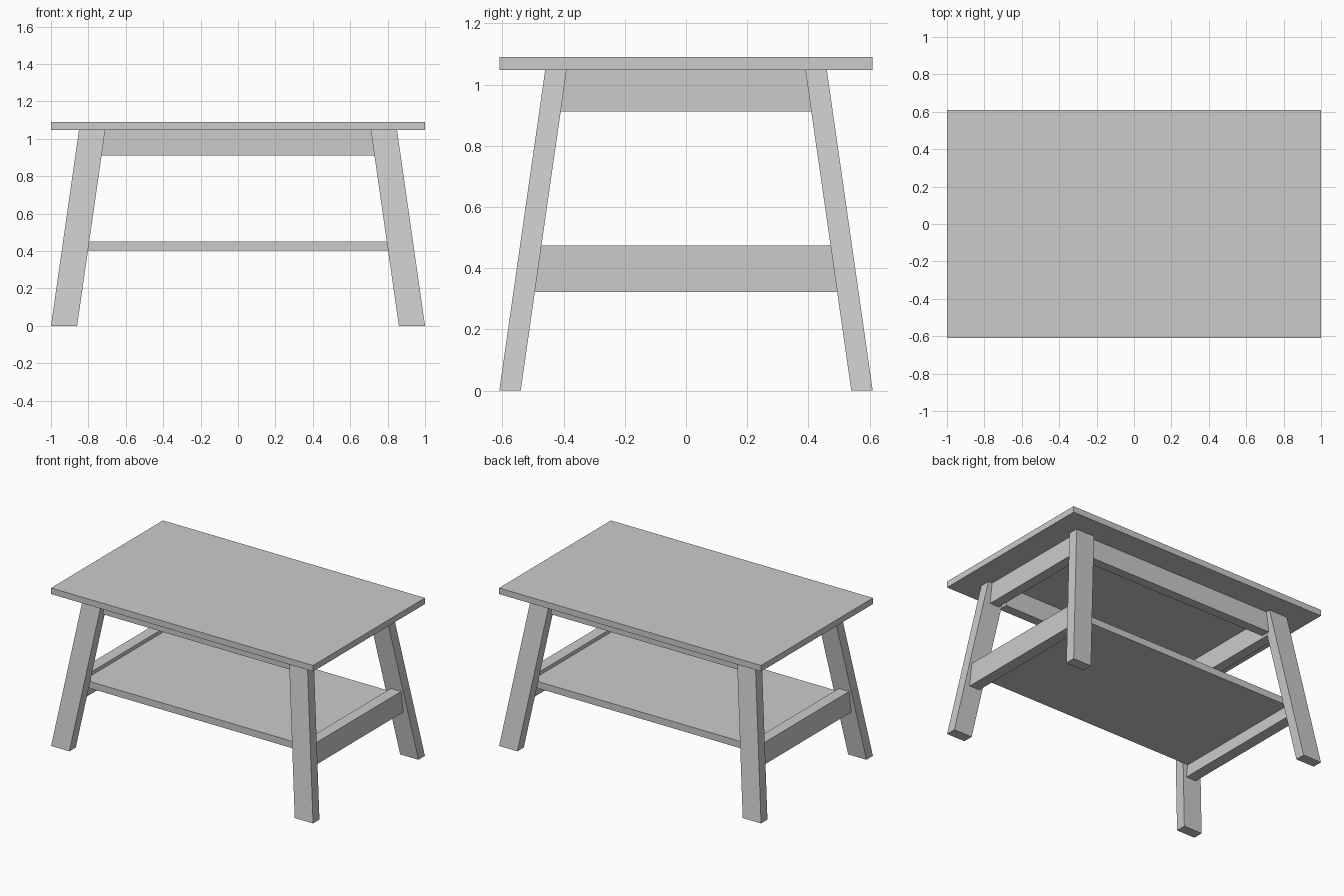
import bpy, bmesh

if "Cube" in bpy.data.objects:
    bpy.data.objects.remove(bpy.data.objects["Cube"])

LEG_TOP = 1.048
SPLAY = 0.15 / LEG_TOP      # inward lean of the legs per unit of height


def prism(name, low, high, z0, z1):
    """Six-sided block from a lower and an upper rectangle (x0, x1, y0, y1)."""
    bm = bmesh.new()
    rings = []
    for (x0, x1, y0, y1), z in ((low, z0), (high, z1)):
        rings.append([bm.verts.new((x, y, z))
                      for x, y in ((x0, y0), (x1, y0), (x1, y1), (x0, y1))])
    a, b = rings
    bm.faces.new(a[::-1])
    bm.faces.new(b)
    for i in range(4):
        j = (i + 1) % 4
        bm.faces.new((a[i], a[j], b[j], b[i]))
    bmesh.ops.recalc_face_normals(bm, faces=bm.faces)
    mesh = bpy.data.meshes.new(name)
    bm.to_mesh(mesh)
    bm.free()
    obj = bpy.data.objects.new(name, mesh)
    bpy.context.collection.objects.link(obj)
    return obj


def span(s, a, b):
    """Interval a..b placed on side s (+1 or -1)."""
    return tuple(sorted((s * a, s * b)))


def rail_x(name, s, y0, y1, z0, z1):
    """Rail along x whose ends follow the slanted legs."""
    e0, e1 = (0.86 - SPLAY * z for z in (z0, z1))
    y = span(s, y0, y1)
    prism(name, (-e0, e0, *y), (-e1, e1, *y), z0, z1)


def rail_y(name, s, x0, x1, z0, z1):
    """Rail along y whose ends follow the slanted legs."""
    e0, e1 = (0.54 - SPLAY * z for z in (z0, z1))
    x = span(s, x0, x1)
    prism(name, (*x, -e0, e0), (*x, -e1, e1), z0, z1)


# table top and lower shelf
top = (-1, 1, -0.61, 0.61)
prism("table_top", top, top, LEG_TOP, 1.09)
shelf = (-0.84, 0.84, -0.48, 0.48)
prism("lower_shelf", shelf, shelf, 0.403, 0.45)

# splayed legs
for sx, side in ((-1, "left"), (1, "right")):
    for sy, end in ((-1, "front"), (1, "back")):
        prism(f"{end}_{side}_leg",
              (*span(sx, 0.86, 1.0), *span(sy, 0.54, 0.61)),
              (*span(sx, 0.71, 0.85), *span(sy, 0.39, 0.46)), 0, LEG_TOP)

# aprons under the top
for s, end in ((-1, "front"), (1, "back")):
    rail_x(f"{end}_apron", s, 0.365, 0.43, 0.912, LEG_TOP)

# side aprons and the stretchers carrying the shelf
for s, side in ((-1, "left"), (1, "right")):
    rail_y(f"{side}_apron", s, 0.75, 0.82, 0.912, LEG_TOP)
    rail_y(f"{side}_stretcher", s, 0.838, 0.915, 0.323, 0.475)
